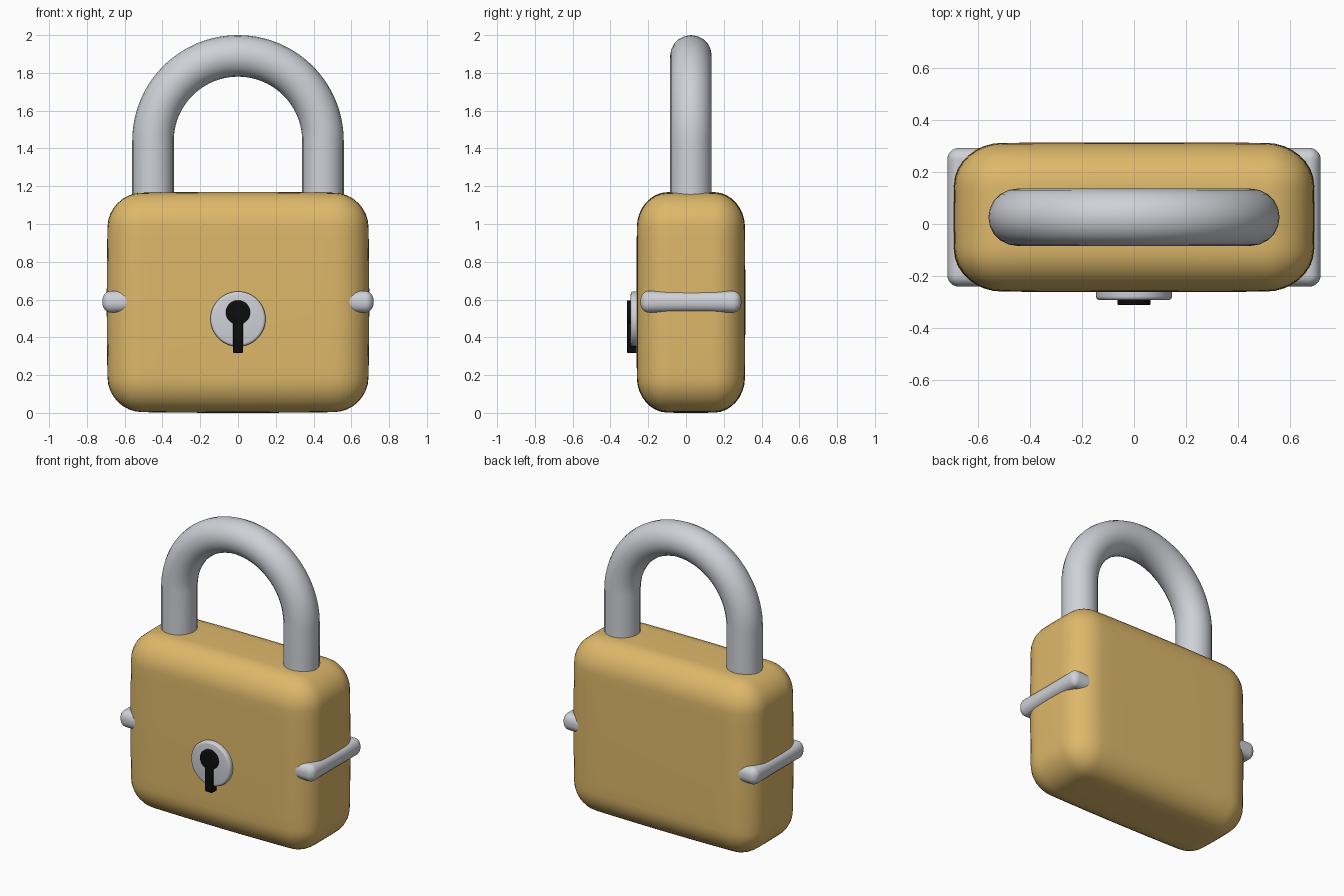
import bpy, bmesh
from math import sin, cos, tan, pi, radians
from mathutils import Vector, Matrix

default = bpy.data.objects.get("Cube")
if default:
    bpy.data.objects.remove(default, do_unlink=True)


def material(name, rgb, rough):
    mat = bpy.data.materials.new(name)
    mat.use_nodes = True
    mat.diffuse_color = (*rgb, 1)
    shader = mat.node_tree.nodes["Principled BSDF"]
    shader.inputs["Base Color"].default_value = (*rgb, 1)
    shader.inputs["Roughness"].default_value = rough
    return mat


brass = material("brass", (0.73, 0.48, 0.145), 0.5)
steel = material("steel", (0.62, 0.64, 0.68), 0.5)
black = material("black", (0.004, 0.004, 0.004), 0.6)


def add_object(name, data, mat):
    obj = bpy.data.objects.new(name, data)
    bpy.context.collection.objects.link(obj)
    data.materials.append(mat)
    return obj


def finish(name, bm, mat, sharp_angle=None):
    mesh = bpy.data.meshes.new(name)
    bm.to_mesh(mesh)
    bm.free()
    obj = add_object(name, mesh, mat)
    bpy.ops.object.select_all(action='DESELECT')
    obj.select_set(True)
    bpy.context.view_layer.objects.active = obj
    if sharp_angle:
        bpy.ops.object.shade_smooth_by_angle(angle=radians(sharp_angle))
    else:
        bpy.ops.object.shade_smooth()
    return obj


def pillow_box(name, mat, centre, half, radius, bulge):
    """Rounded box whose faces swell (or pinch) towards the middle."""
    flat = 0.6  # share of the grid spent on the flat zone
    bm = bmesh.new()
    bmesh.ops.create_cube(bm, size=2)
    bmesh.ops.subdivide_edges(bm, edges=bm.edges[:], cuts=19, use_grid_fill=True)
    for v in bm.verts:
        inner, corner = Vector(), Vector()
        for i, t in enumerate(v.co):
            sign = 1 if t > 0 else -1
            inner[i] = sign * min(abs(t) / flat, 1) * (half[i] - radius[i])
            corner[i] = sign * tan(max(abs(t) - flat, 0) / (1 - flat) * pi / 4)
        corner.normalize()
        p = Vector([inner[i] + radius[i] * corner[i] for i in range(3)])
        u = [(p[i] / half[i]) ** 2 for i in range(3)]
        for i in range(3):
            p[i] *= 1 - bulge[i] * (sum(u) - u[i])
        v.co = p + Vector(centre)
    return finish(name, bm, mat)


def disc(name, mat, centre, radius, depth, bevel):
    """Cylinder along y with a rounded rim."""
    bm = bmesh.new()
    place = Matrix.Translation(centre) @ Matrix.Rotation(pi / 2, 4, 'X')
    bmesh.ops.create_cone(bm, cap_ends=True, segments=48, radius1=radius,
                          radius2=radius, depth=depth, matrix=place)
    rims = [e for e in bm.edges if abs(e.verts[0].co.y - e.verts[1].co.y) < depth / 2]
    bmesh.ops.bevel(bm, geom=rims, offset=bevel, segments=4, profile=0.5,
                    affect='EDGES')
    return finish(name, bm, mat, 40)


# Lock body
mid_y = 0.026
pillow_box("lock_body", brass, (0, mid_y, 0.585), (0.695, 0.288, 0.585),
           (0.18, 0.16, 0.18), (0.012, 0.012, 0.012))

# Band plate that passes through the body and shows at both sides
pillow_box("side_band", steel, (0, mid_y, 0.588), (0.718, 0.267, 0.05),
           (0.045, 0.045, 0.045), (0, 0, -0.09))

# Shackle: two straight legs joined by a half circle
arc_z, arc_r, steps = 1.44, 0.45, 48
path = [(arc_r, 1.0)]
path += [(arc_r * cos(pi * i / steps), arc_z + arc_r * sin(pi * i / steps))
         for i in range(steps + 1)]
path += [(-arc_r, 1.0)]
curve = bpy.data.curves.new("shackle", 'CURVE')
curve.dimensions = '3D'
curve.bevel_depth = 0.11
curve.bevel_resolution = 8
curve.use_fill_caps = True
spline = curve.splines.new('POLY')
spline.points.add(len(path) - 1)
for point, (x, z) in zip(spline.points, path):
    point.co = (x, mid_y, z, 1)
spline.use_smooth = True
add_object("shackle", curve, steel)

# Lock face and raised keyhole
disc("lock_face", steel, (0, -0.26, 0.497), 0.146, 0.066, 0.015)
disc("keyhole_round", black, (0, -0.285, 0.532), 0.064, 0.055, 0.006)

bm = bmesh.new()
bmesh.ops.create_cube(bm, size=1, matrix=Matrix.Translation((0, -0.285, 0.425))
                      @ Matrix.Diagonal((0.052, 0.054, 0.216, 1)))
bmesh.ops.bevel(bm, geom=bm.edges[:], offset=0.006, segments=2, profile=0.5,
                affect='EDGES')
finish("keyhole_slot", bm, black, 40)
